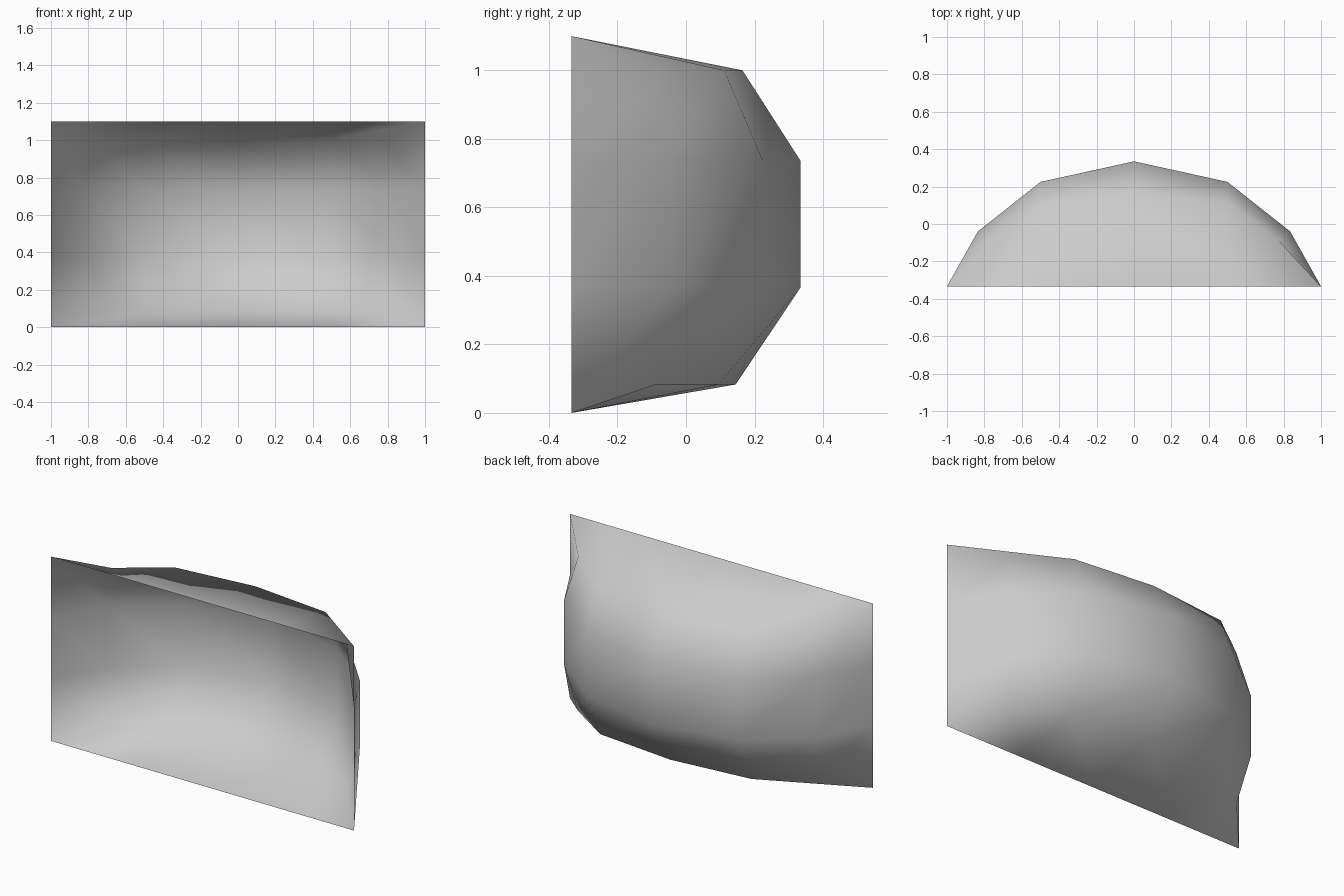
import bpy
import bmesh

old = bpy.data.objects.get("Cube")
if old:
    bpy.data.objects.remove(old, do_unlink=True)

grey = bpy.data.materials.new("plain_grey")
grey.use_nodes = True
colour = (0.6, 0.6, 0.6, 1)
grey.diffuse_color = colour
grey.node_tree.nodes["Principled BSDF"].inputs["Base Color"].default_value = colour

RIM_Y = -0.334
rim_x = [-1, -0.5, 0, 0.5, 1]
rim_z = [0, 0.367, 0.735, 1.1]
# Each back row, bottom to top: height, outer x, depth at side, quarter and middle
back_rows = [
    (0.083, 0.775, -0.085, 0.095, 0.145),
    (0.367, 0.835, -0.04, 0.225, 0.335),
    (0.735, 0.835, -0.04, 0.225, 0.335),
    (1.0, 0.775, -0.09, 0.112, 0.165),
]

bm = bmesh.new()

# Curved back panel, symmetric about the middle column
back = []
for z, side_x, side_y, quarter_y, mid_y in back_rows:
    xs = (-side_x, -0.5, 0, 0.5, side_x)
    ys = (side_y, quarter_y, mid_y, quarter_y, side_y)
    back.append([bm.verts.new((x, y, z)) for x, y in zip(xs, ys)])
for low, high in zip(back, back[1:]):
    for i in range(len(low) - 1):
        bm.faces.new((low[i + 1], low[i], high[i], high[i + 1]))

# Walls joining the edge of the back panel to the straight rectangular rim
cols, rows = len(rim_x), len(rim_z)
walk = [(i, 0) for i in range(cols - 1)]
walk += [(cols - 1, j) for j in range(rows - 1)]
walk += [(i, rows - 1) for i in range(cols - 1, 0, -1)]
walk += [(0, j) for j in range(rows - 1, 0, -1)]
inner = [back[j][i] for i, j in walk]
rim = [bm.verts.new((rim_x[i], RIM_Y, rim_z[j])) for i, j in walk]
for k in range(len(walk)):
    n = (k + 1) % len(walk)
    bm.faces.new((rim[k], inner[k], inner[n], rim[n]))

bmesh.ops.recalc_face_normals(bm, faces=bm.faces[:])
# Keep the normals on the convex side
if sum(f.normal.y for f in bm.faces) < 0:
    bmesh.ops.reverse_faces(bm, faces=bm.faces[:])
for face in bm.faces:
    face.smooth = True

mesh = bpy.data.meshes.new("curved_shell")
bm.to_mesh(mesh)
bm.free()
mesh.materials.append(grey)
shell = bpy.data.objects.new("curved_shell", mesh)
bpy.context.collection.objects.link(shell)
